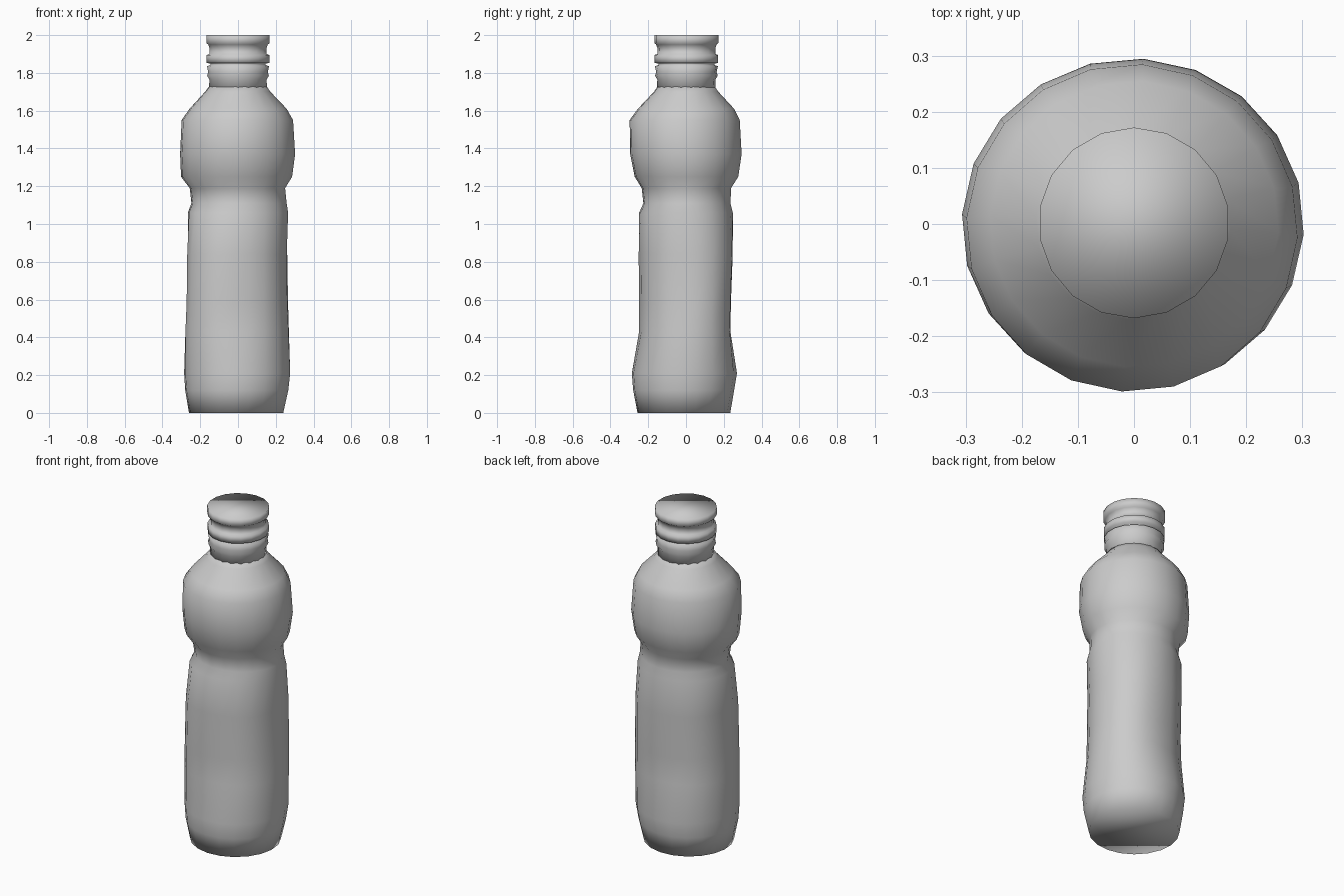
import bpy, bmesh
from math import sin, cos, radians, tau


def loft(name, rings):
    """Skin a stack of closed rings, cap both ends, shade smooth."""
    bm = bmesh.new()
    loops = [[bm.verts.new(p) for p in ring] for ring in rings]
    n = len(loops[0])
    for lo, hi in zip(loops, loops[1:]):
        for i in range(n):
            j = (i + 1) % n
            bm.faces.new((lo[i], lo[j], hi[j], hi[i]))
    bm.faces.new(loops[0][::-1])
    bm.faces.new(loops[-1])
    for f in bm.faces:
        f.smooth = True
    mesh = bpy.data.meshes.new(name)
    bm.to_mesh(mesh)
    bm.free()
    obj = bpy.data.objects.new(name, mesh)
    bpy.context.collection.objects.link(obj)
    return obj


def body_ring(z, x0, x1, y0, y1, bulge, sides=20):
    """Ellipse with a bulge along one diagonal (the squeezed grip)."""
    cx, cy, a, b = (x0 + x1) / 2, (y0 + y1) / 2, (x1 - x0) / 2, (y1 - y0) / 2
    pts = []
    for i in range(sides):
        t = tau * i / sides - radians(3.5)
        d = bulge / 2 * (sin(2 * t) + sin(2 * t) ** 2)
        pts.append((cx + (a + d) * cos(t), cy + (b + d) * sin(t), z))
    return pts


def neck_ring(z, r, sides=18):
    return [(r * cos(tau * i / sides + radians(10)),
             r * sin(tau * i / sides + radians(10)) + 0.002, z) for i in range(sides)]


# Body: z, x min, x max, y min, y max, diagonal bulge
body = [
    (0.00, -0.260, 0.240, -0.257, 0.235, 0.000),
    (0.12, -0.280, 0.267, -0.280, 0.255, 0.003),
    (0.21, -0.286, 0.277, -0.287, 0.270, 0.004),
    (0.43, -0.278, 0.269, -0.247, 0.234, 0.026),
    (0.58, -0.270, 0.263, -0.248, 0.236, 0.030),
    (0.84, -0.268, 0.260, -0.249, 0.246, 0.026),
    (1.06, -0.266, 0.266, -0.248, 0.248, 0.005),
    (1.11, -0.247, 0.258, -0.226, 0.236, 0.000),
    (1.19, -0.256, 0.250, -0.235, 0.239, 0.000),
    (1.25, -0.302, 0.287, -0.272, 0.277, 0.000),
    (1.37, -0.307, 0.303, -0.296, 0.295, 0.000),
    (1.55, -0.299, 0.292, -0.299, 0.285, 0.000),
    (1.61, -0.257, 0.258, -0.255, 0.255, 0.000),
    (1.70, -0.175, 0.172, -0.170, 0.172, 0.000),
    (1.73, -0.152, 0.152, -0.150, 0.152, 0.000),
]
loft("bottle_body", [body_ring(*row) for row in body])

# Neck with collar, lower ring, groove and cap rim: z, radius
neck = [
    (1.70, 0.156), (1.765, 0.154), (1.785, 0.166), (1.805, 0.160),
    (1.835, 0.167), (1.842, 0.148), (1.850, 0.148), (1.852, 0.168),
    (1.895, 0.168), (1.900, 0.154), (1.930, 0.153), (1.950, 0.160),
    (1.958, 0.170), (2.00, 0.170),
]
loft("neck_and_cap", [neck_ring(*row) for row in neck])
